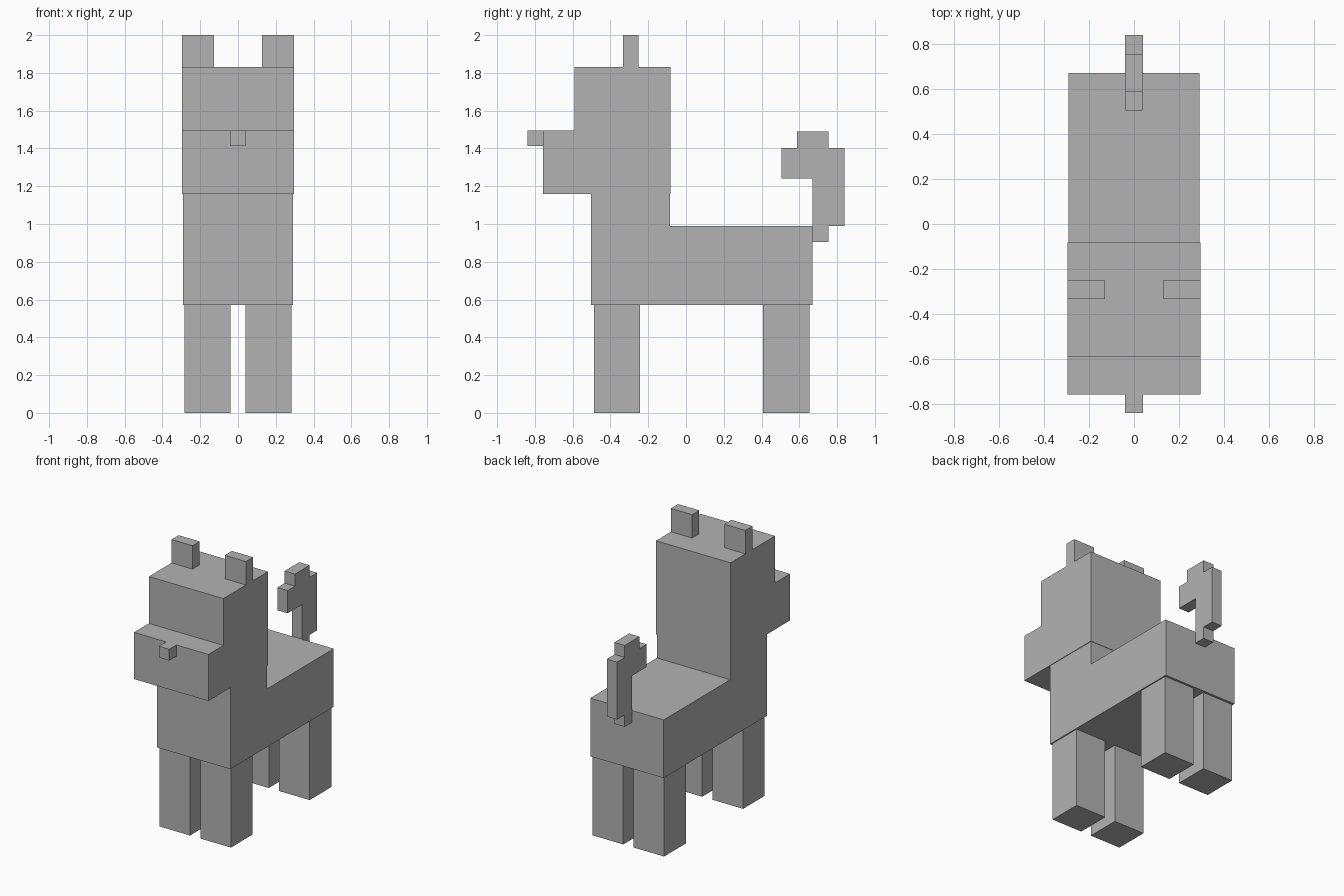
import bpy
import bmesh

if "Cube" in bpy.data.objects:
    bpy.data.objects.remove(bpy.data.objects["Cube"])

grey = bpy.data.materials.new("plain grey")
grey.diffuse_color = (0.45, 0.45, 0.45, 1)
grey.use_nodes = True
grey.node_tree.nodes["Principled BSDF"].inputs["Base Color"].default_value = grey.diffuse_color


def extrude_profile(name, points, x0, x1):
    """Extrude a side profile of (y, z) points from x0 to x1."""
    bm = bmesh.new()
    face = bm.faces.new([bm.verts.new((x0, y, z)) for y, z in points])
    ext = bmesh.ops.extrude_face_region(bm, geom=[face])
    verts = [v for v in ext["geom"] if isinstance(v, bmesh.types.BMVert)]
    bmesh.ops.translate(bm, verts=verts, vec=(x1 - x0, 0, 0))
    bmesh.ops.recalc_face_normals(bm, faces=bm.faces)
    mesh = bpy.data.meshes.new(name)
    bm.to_mesh(mesh)
    bm.free()
    mesh.materials.append(grey)
    obj = bpy.data.objects.new(name, mesh)
    bpy.context.collection.objects.link(obj)
    return obj


def box(name, x, y, z):
    (y0, y1), (z0, z1) = y, z
    return extrude_profile(name, [(y0, z0), (y1, z0), (y1, z1), (y0, z1)], *x)


# Body with the neck rising at the front
extrude_profile("body_and_neck", [
    (-0.503, 0.572), (0.67, 0.572), (0.67, 0.99),
    (-0.086, 0.99), (-0.086, 1.16), (-0.503, 1.16)], -0.292, 0.292)

# Head with the stepped muzzle, a touch wider than the body
extrude_profile("head_and_muzzle", [
    (-0.758, 1.16), (-0.083, 1.16), (-0.083, 1.832),
    (-0.589, 1.832), (-0.589, 1.495), (-0.758, 1.495)], -0.296, 0.296)

# Nose
box("nose", (-0.041, 0.041), (-0.84, -0.758), (1.414, 1.495))

# Curled, stepped tail
extrude_profile("tail", [
    (0.67, 0.905), (0.754, 0.905), (0.754, 0.99), (0.84, 0.99),
    (0.84, 1.403), (0.754, 1.403), (0.754, 1.49), (0.588, 1.49),
    (0.588, 1.403), (0.505, 1.403), (0.505, 1.24), (0.67, 1.24)], -0.041, 0.041)

# Mirrored ears and legs
for side, s in (("left", -1), ("right", 1)):
    box(f"ear_{side}", sorted((s * 0.128, s * 0.296)), (-0.333, -0.252), (1.832, 2.0))
    xs = sorted((s * 0.041, s * 0.284))
    box(f"front_leg_{side}", xs, (-0.486, -0.243), (0, 0.572))
    box(f"back_leg_{side}", xs, (0.408, 0.654), (0, 0.572))
